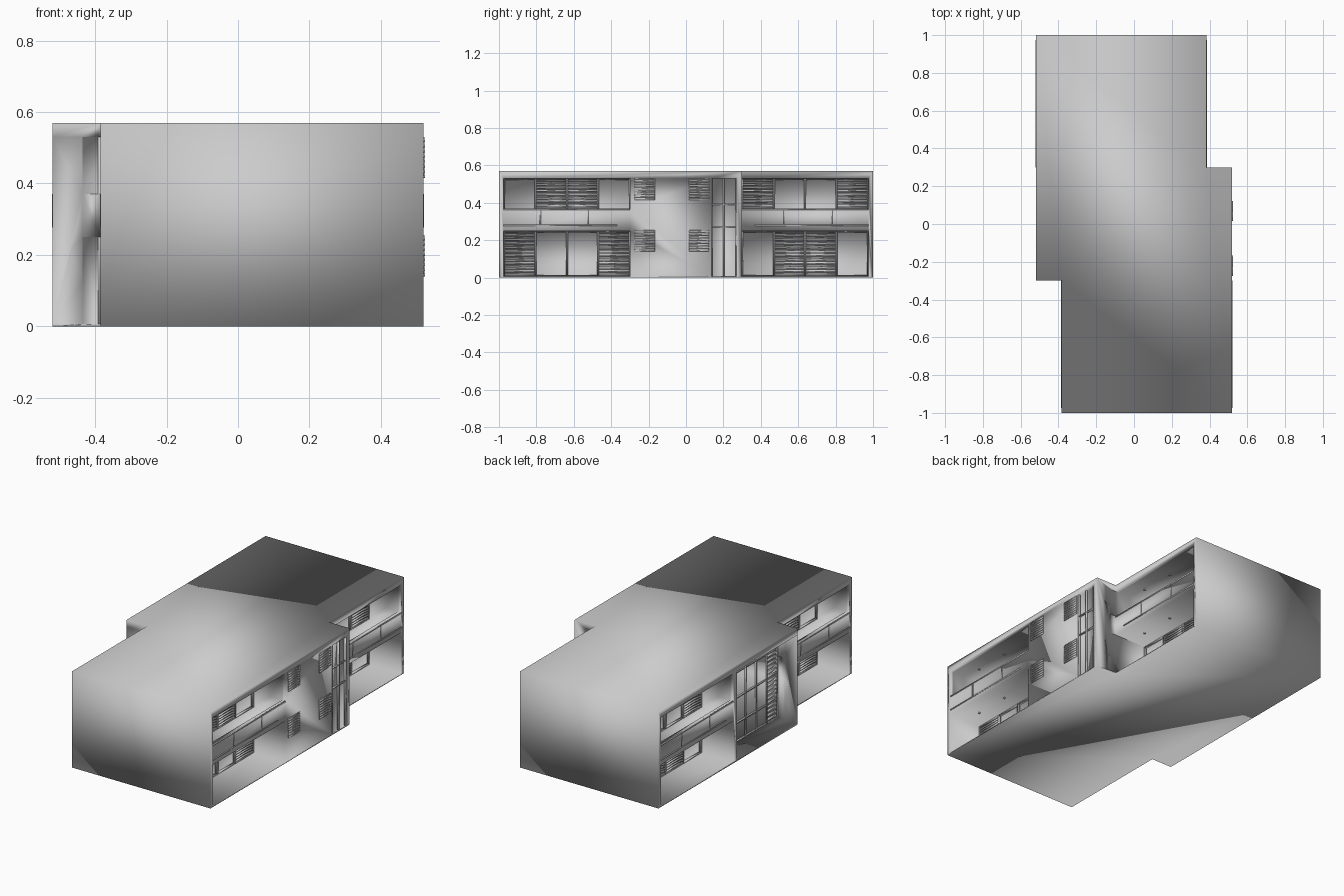
import bpy, bmesh
from mathutils import Matrix, Vector

if "Cube" in bpy.data.objects:
    bpy.data.objects.remove(bpy.data.objects["Cube"])

H, ROOF, FLOOR = 0.57, 0.53, 0.006   # roof top, ceiling, ground slab top
DEPTH = 0.22                         # balcony depth


def finish(bm, name):
    bmesh.ops.recalc_face_normals(bm, faces=bm.faces)
    for f in bm.faces:
        f.smooth = True
    me = bpy.data.meshes.new(name)
    bm.to_mesh(me)
    bm.free()
    ob = bpy.data.objects.new(name, me)
    bpy.context.collection.objects.link(ob)
    return ob


def boxes(name, items, s=1):
    """Boxes given as (x0,x1,y0,y1,z0,z1); s=-1 turns them half round the z axis."""
    bm = bmesh.new()
    for x0, x1, y0, y1, z0, z1 in items:
        c = Vector((s * (x0 + x1) / 2, s * (y0 + y1) / 2, (z0 + z1) / 2))
        d = (abs(x1 - x0), abs(y1 - y0), abs(z1 - z0), 1)
        bmesh.ops.create_cube(bm, size=1, matrix=Matrix.Translation(c) @ Matrix.Diagonal(d))
    return finish(bm, name)


def prism(name, outline, z0, z1):
    bm = bmesh.new()
    f = bm.faces.new([bm.verts.new((x, y, z0)) for x, y in outline])
    r = bmesh.ops.extrude_face_region(bm, geom=[f])
    bmesh.ops.translate(bm, vec=(0, 0, z1 - z0),
                        verts=[v for v in r["geom"] if isinstance(v, bmesh.types.BMVert)])
    # the extrude keeps the base face only when it is open-sided, so close it if needed
    if any(e.is_boundary for e in bm.edges):
        bmesh.ops.holes_fill(bm, edges=[e for e in bm.edges if e.is_boundary])
    return finish(bm, name)


# Stepped body, smooth all round
half = [(0.385, 0.3), (0.385, 1), (-0.52, 1), (-0.52, -0.3)]
body = prism("building_body", half + [(-x, -y) for x, y in half], 0, H)

# Cutters: balconies, entrance porch, stair window recess
rooms, openings = [], []
for s in (1, -1):
    for face, o in ((0.385, 1), (-0.52, -1)):
        back, rim, out = face - o * DEPTH, face - o * 0.02, face + o * 0.05
        y0, y1 = s * 0.3, s * 0.975
        rooms.append((s * back, s * out, y0, y1, FLOOR, 0.25))
        rooms.append((s * back, s * rim, y0, y1, 0.275, ROOF))
        openings.append((s * (face - o * 0.1), s * out, y0, y1, 0.37, ROOF))
openings.append((-0.6, -0.385, -0.4, 0.265, FLOOR, ROOF))
openings.append((0.51, 0.6, 0.135, 0.27, FLOOR, ROOF))
# the porch runs past the front wing, so keep it clear of the wing's own cutters
openings[-2] = (-0.6, -0.385, -0.3, 0.265, FLOOR, ROOF)
for name, items in (("room_cutter", rooms), ("opening_cutter", openings)):
    cut = boxes(name, items)
    cut.hide_render = True
    cut.hide_set(True)
    mod = body.modifiers.new(name, "BOOLEAN")
    mod.object, mod.operation, mod.solver = cut, "DIFFERENCE", "EXACT"
dg = bpy.context.evaluated_depsgraph_get()
mesh = bpy.data.meshes.new_from_object(body.evaluated_get(dg))
body.modifiers.clear()
body.data = mesh
for name in ("room_cutter", "opening_cutter"):
    bpy.data.objects.remove(bpy.data.objects[name])
for p in mesh.polygons:
    p.use_smooth = True


def slats(x0, x1, y0, y1, z0, z1, step=0.0145):
    n = round((z1 - z0) / step)
    p = (z1 - z0) / n
    return [(x0, x1, y0, y1, z0 + i * p, z0 + (i + 0.55) * p) for i in range(n)]


def frame(x0, x1, y0, y1, z0, z1, w=0.005):
    return [(x0, x1, y0, y0 + w, z0, z1), (x0, x1, y1 - w, y1, z0, z1),
            (x0, x1, y0, y1, z0, z0 + w), (x0, x1, y0, y1, z1 - w, z1)]


def wing(tag, s, upper_edges):
    """Balcony fittings of one wing, turned half round for the front one."""
    for side, face, o in (("outer", 0.385, 1), ("inner", -0.52, -1)):
        # parapet trim bars
        a, b = face - o * 0.004, face + o * 0.001
        boxes(f"{tag}_{side}_parapet_trim",
              [(a, b, 0.3, 0.975, 0.362, 0.37), (a, b, 0.37, 0.975, 0.276, 0.283)] +
              [(a, b, y - 0.004, y + 0.004, 0.28, 0.365) for y in (0.525, 0.78)], s)
        # shutters and plain doors on the recessed wall
        back = face - o * DEPTH
        louvre, frames = [], []
        ys = [0.3, 0.47, 0.637, 0.804, 0.973]
        for z0, z1, edges in ((0.008, 0.247, not upper_edges), (0.277, 0.527, upper_edges)):
            for i in range(4):
                y0, y1 = ys[i], ys[i + 1]
                if (i in (0, 3)) == edges:
                    louvre += slats(back, back + o * 0.012, y0 + 0.005, y1 - 0.005,
                                    z0 + 0.006, z1 - 0.006)
                frames += frame(back, back + o * 0.014, y0, y1, z0, z1)
        boxes(f"{tag}_{side}_shutter_slats", louvre, s)
        boxes(f"{tag}_{side}_door_frames", frames, s)
        # small ceiling lights
        bm = bmesh.new()
        for z in (0.25, ROOF):
            for y in (0.42, 0.637, 0.855):
                m = Matrix.Translation((s * (face - o * 0.11), s * y, z - 0.001))
                bmesh.ops.create_cone(bm, cap_ends=True, segments=12, radius1=0.007,
                                      radius2=0.007, depth=0.004, matrix=m)
        finish(bm, f"{tag}_{side}_ceiling_lights")


wing("back_wing", 1, True)
wing("front_wing", -1, False)

# Small louvred windows on the right wall
win = []
for y in (-0.275, 0.015):
    for z in (0.14, 0.415):
        win += slats(0.518, 0.524, y, y + 0.108, z, z + 0.115)
        win += frame(0.518, 0.523, y, y + 0.108, z, z + 0.115, 0.003)
boxes("right_wall_windows", win)

# Stair window bars
boxes("stair_window_bars",
      [(0.508, 0.52, y - 0.004, y + 0.004, 0.005, ROOF) for y in (0.137, 0.202, 0.268)] +
      [(0.508, 0.518, 0.135, 0.27, z - 0.003, z + 0.003) for z in (0.27, 0.39)])

# Entrance glazing in the porch, with louvred panels toward the front
glaze = [(-0.392, -0.38, y - 0.004, y + 0.004, 0.006, ROOF)
         for y in (-0.296, -0.2, -0.1, 0, 0.1, 0.2, 0.261)]
glaze += [(-0.391, -0.38, -0.3, 0.265, z - 0.004, z + 0.004) for z in (0.012, 0.12, 0.27, 0.42)]
boxes("entrance_frame", glaze)
boxes("entrance_slats", slats(-0.389, -0.38, -0.292, -0.204, 0.02, 0.52, 0.025))
